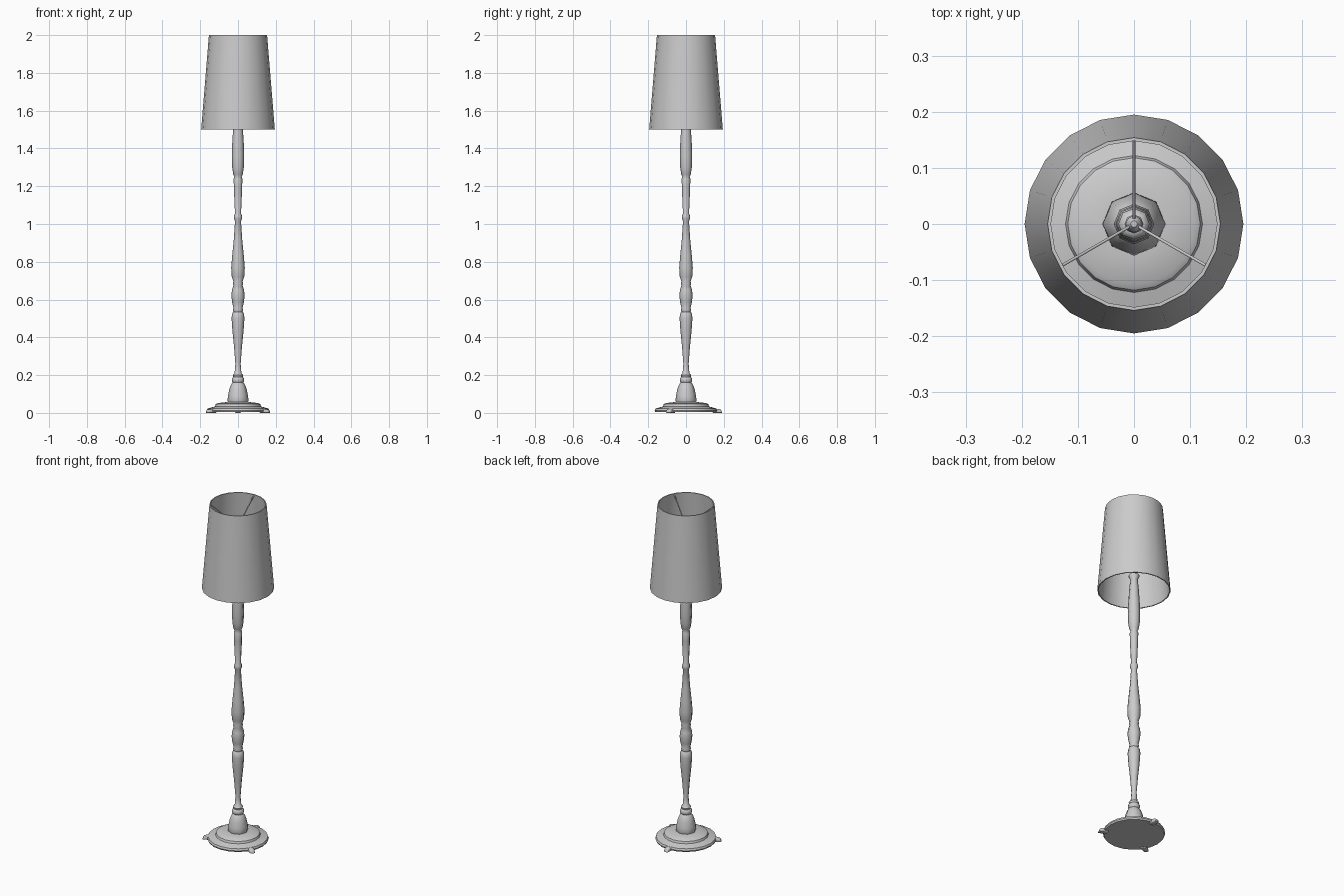
import bpy, bmesh
from math import sin, cos, pi, radians
from mathutils import Vector

cube = bpy.data.objects.get("Cube")
if cube:
    bpy.data.objects.remove(cube, do_unlink=True)

grey = bpy.data.materials.new("plain grey")
grey.use_nodes = True
grey.diffuse_color = (0.6, 0.6, 0.6, 1)
grey.node_tree.nodes["Principled BSDF"].inputs["Base Color"].default_value = (0.6, 0.6, 0.6, 1)


def finish(name, bm, angle):
    bmesh.ops.recalc_face_normals(bm, faces=bm.faces)
    mesh = bpy.data.meshes.new(name)
    bm.to_mesh(mesh)
    bm.free()
    mesh.materials.append(grey)
    ob = bpy.data.objects.new(name, mesh)
    bpy.context.collection.objects.link(ob)
    bpy.ops.object.select_all(action="DESELECT")
    ob.select_set(True)
    bpy.context.view_layer.objects.active = ob
    bpy.ops.object.shade_smooth_by_angle(angle=radians(angle))
    return ob


def lathe(name, profile, sides, angle=50, closed=False):
    """Turn (radius, height) points around z; open profiles get end caps."""
    bm = bmesh.new()
    rings = [[bm.verts.new((r * cos(2 * pi * i / sides), r * sin(2 * pi * i / sides), z))
              for i in range(sides)] for r, z in profile]
    pairs = list(zip(rings, rings[1:]))
    if closed:
        pairs.append((rings[-1], rings[0]))
    else:
        bm.faces.new(rings[0])
        bm.faces.new(rings[-1])
    for a, b in pairs:
        for i in range(sides):
            j = (i + 1) % sides
            bm.faces.new((a[i], a[j], b[j], b[i]))
    return finish(name, bm, angle)


def rod(name, start, end, radius):
    bm = bmesh.new()
    axis = Vector(end) - Vector(start)
    bmesh.ops.create_cone(bm, cap_ends=True, segments=6, radius1=radius,
                          radius2=radius, depth=axis.length)
    ob = finish(name, bm, 65)
    ob.rotation_euler = axis.to_track_quat("Z", "Y").to_euler()
    ob.location = (Vector(start) + Vector(end)) / 2


# Stepped round base
lathe("base", [(0.162, 0.004), (0.166, 0.012), (0.162, 0.023), (0.122, 0.034),
               (0.118, 0.046), (0.108, 0.052), (0.055, 0.058)], 20, 35)

# Turned post
lathe("post", [
    (0.052, 0.055), (0.056, 0.066), (0.053, 0.09), (0.046, 0.125), (0.037, 0.150),
    (0.028, 0.160), (0.033, 0.168), (0.033, 0.182), (0.025, 0.190), (0.028, 0.200),
    (0.018, 0.212), (0.014, 0.26), (0.021, 0.35), (0.030, 0.44), (0.034, 0.50),
    (0.032, 0.525), (0.024, 0.535), (0.028, 0.545), (0.024, 0.555), (0.031, 0.585),
    (0.035, 0.62), (0.032, 0.65), (0.024, 0.675), (0.028, 0.685), (0.024, 0.695),
    (0.033, 0.72), (0.036, 0.77), (0.031, 0.83), (0.022, 0.92), (0.016, 1.015),
    (0.022, 1.028), (0.022, 1.042), (0.016, 1.055), (0.022, 1.19), (0.023, 1.24),
    (0.019, 1.25), (0.025, 1.262), (0.031, 1.30), (0.033, 1.36), (0.031, 1.42),
    (0.026, 1.50), (0.020, 1.565), (0.028, 1.58), (0.028, 1.592), (0.018, 1.60)], 8)

# Lamp holder, stem and knob under the shade frame
lathe("lamp_holder", [(0.017, 1.595), (0.017, 1.68), (0.008, 1.69), (0.007, 1.85),
                      (0.015, 1.862), (0.015, 1.875), (0.006, 1.888)], 8)

# Tapered hollow shade
lathe("shade", [(0.195, 1.5), (0.154, 2.0), (0.148, 2.0), (0.189, 1.5)],
      20, 30, closed=True)

# Three shade struts and three feet
for n, a in enumerate((pi / 2, pi * 7 / 6, pi * 11 / 6), 1):
    c, s = cos(a), sin(a)
    rod(f"shade_strut_{n}", (0, 0, 1.87), (0.150 * c, 0.150 * s, 1.992), 0.003)
    bm = bmesh.new()
    bmesh.ops.create_cube(bm, size=1)
    for v in bm.verts:
        outer, top = v.co.x > 0, v.co.z > 0
        v.co.x = (0.184 if top else 0.193) if outer else 0.140
        v.co.y *= 0.026 if outer else 0.034
        v.co.z = (0.018 if outer else 0.026) if top else 0
    bmesh.ops.bevel(bm, geom=list(bm.edges), offset=0.004, segments=2,
                    affect="EDGES", profile=0.5)
    finish(f"foot_{n}", bm, 50).rotation_euler.z = a
